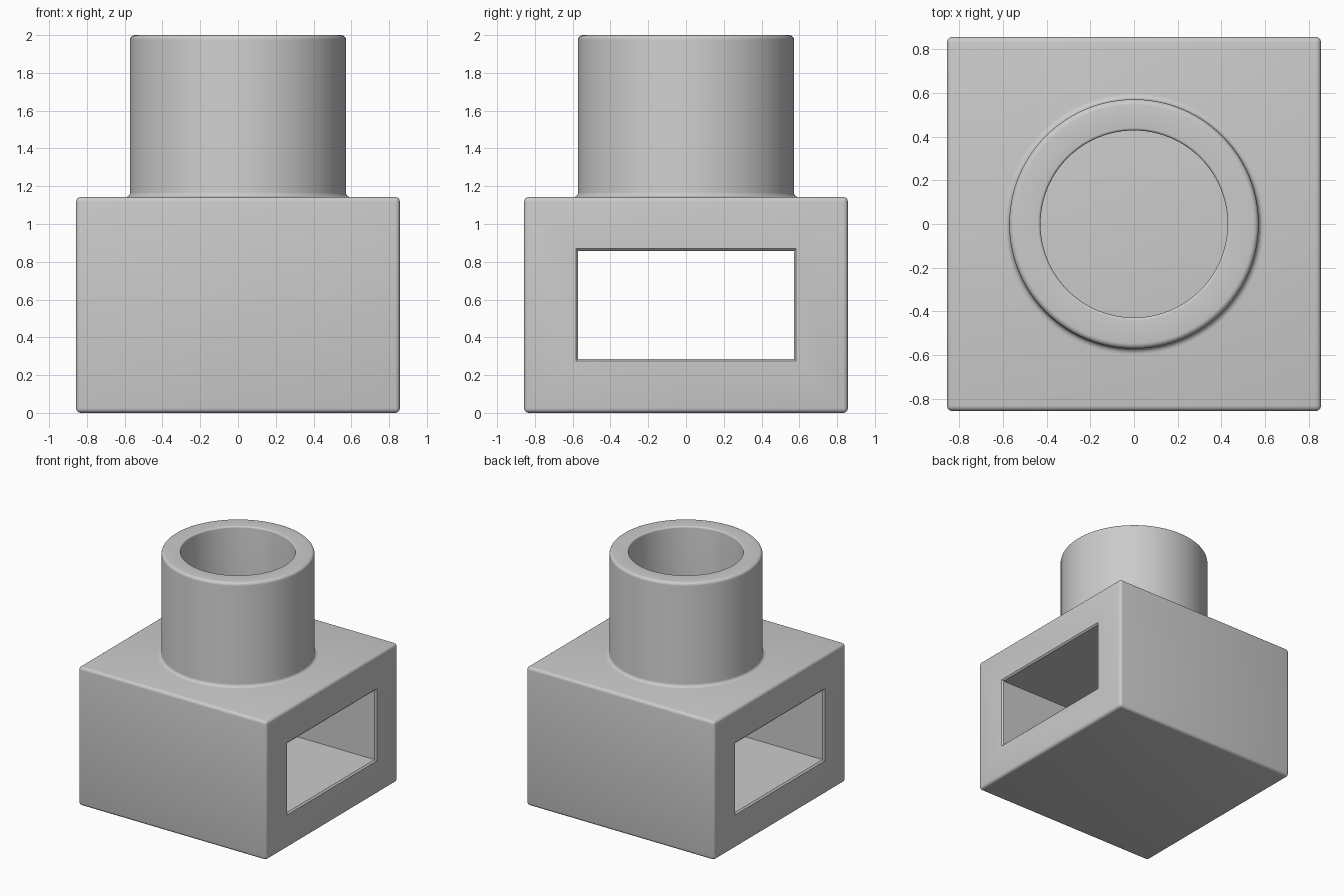
import bpy, bmesh, math

default = bpy.data.objects.get("Cube")
if default:
    bpy.data.objects.remove(default, do_unlink=True)

U = 1 / 7                       # base module: 14 modules tall
HALF, TOP, R = 6 * U, 8 * U, 0.025

grey = bpy.data.materials.new("plain grey")
grey.use_nodes = True
grey.diffuse_color = (0.6, 0.6, 0.6, 1)
grey.node_tree.nodes["Principled BSDF"].inputs["Base Color"].default_value = grey.diffuse_color


def make_object(name, bm):
    bmesh.ops.recalc_face_normals(bm, faces=bm.faces)
    mesh = bpy.data.meshes.new(name)
    bm.to_mesh(mesh)
    bm.free()
    mesh.materials.append(grey)
    obj = bpy.data.objects.new(name, mesh)
    bpy.context.collection.objects.link(obj)
    return obj


def shade(obj):
    bpy.ops.object.select_all(action='DESELECT')
    obj.select_set(True)
    bpy.context.view_layer.objects.active = obj
    bpy.ops.object.shade_smooth_by_angle(angle=math.radians(35))


def arc(cx, cz, r, start, end, steps=5):
    angles = [math.radians(start + (end - start) * i / steps) for i in range(steps + 1)]
    return [(cx + r * math.cos(a), cz + r * math.sin(a)) for a in angles]


# Box body with rounded edges
bm = bmesh.new()
bmesh.ops.create_cube(bm, size=1)
for v in bm.verts:
    v.co = (v.co.x * 2 * HALF, v.co.y * 2 * HALF, (v.co.z + 0.5) * TOP)
bmesh.ops.bevel(bm, geom=bm.edges[:], offset=R, segments=4, profile=0.5, affect='EDGES')
body = make_object("box_body", bm)

# Slot cutter running side to side, slightly flared at both mouths
bm = bmesh.new()
FLARE = 0.012
rings = []
for x, grow in ((-HALF - FLARE, 2 * FLARE), (-HALF + FLARE, 0),
                (HALF - FLARE, 0), (HALF + FLARE, 2 * FLARE)):
    w, h = 4 * U + grow, 2 * U + grow
    rings.append([bm.verts.new((x, sy * w, 4 * U + sz * h))
                  for sy, sz in ((-1, -1), (1, -1), (1, 1), (-1, 1))])
for a, b in zip(rings, rings[1:]):
    for i in range(4):
        j = (i + 1) % 4
        bm.faces.new((a[i], a[j], b[j], b[i]))
bm.faces.new(rings[0])
bm.faces.new(rings[-1])
cutter = make_object("slot_cutter", bm)
cutter.hide_render = True

cut = body.modifiers.new("slot", 'BOOLEAN')
cut.operation, cut.solver, cut.object = 'DIFFERENCE', 'EXACT', cutter
bpy.context.view_layer.objects.active = body
bpy.ops.object.modifier_apply(modifier=cut.name)
bpy.data.objects.remove(cutter, do_unlink=True)
shade(body)

# Round collar: lathed wall with rounded rim and a fillet at its foot
outer, inner = 4 * U, 3 * U
profile = arc(outer + R, TOP + R, R, 270, 180)
profile += arc(outer - R, 2 - R, R, 0, 90)
profile += arc(inner + R / 2, 2 - R / 2, R / 2, 90, 180)
profile.append((inner, TOP))
bm = bmesh.new()
SIDES = 96
columns = []
for s in range(SIDES):
    a = 2 * math.pi * s / SIDES
    columns.append([bm.verts.new((r * math.cos(a), r * math.sin(a), z)) for r, z in profile])
for s in range(SIDES):
    a, b = columns[s], columns[(s + 1) % SIDES]
    for i in range(len(profile) - 1):
        bm.faces.new((a[i], b[i], b[i + 1], a[i + 1]))
# Flat underside closes the ring
for s in range(SIDES):
    a, b = columns[s], columns[(s + 1) % SIDES]
    bm.faces.new((a[-1], b[-1], b[0], a[0]))
collar = make_object("round_collar", bm)
shade(collar)
